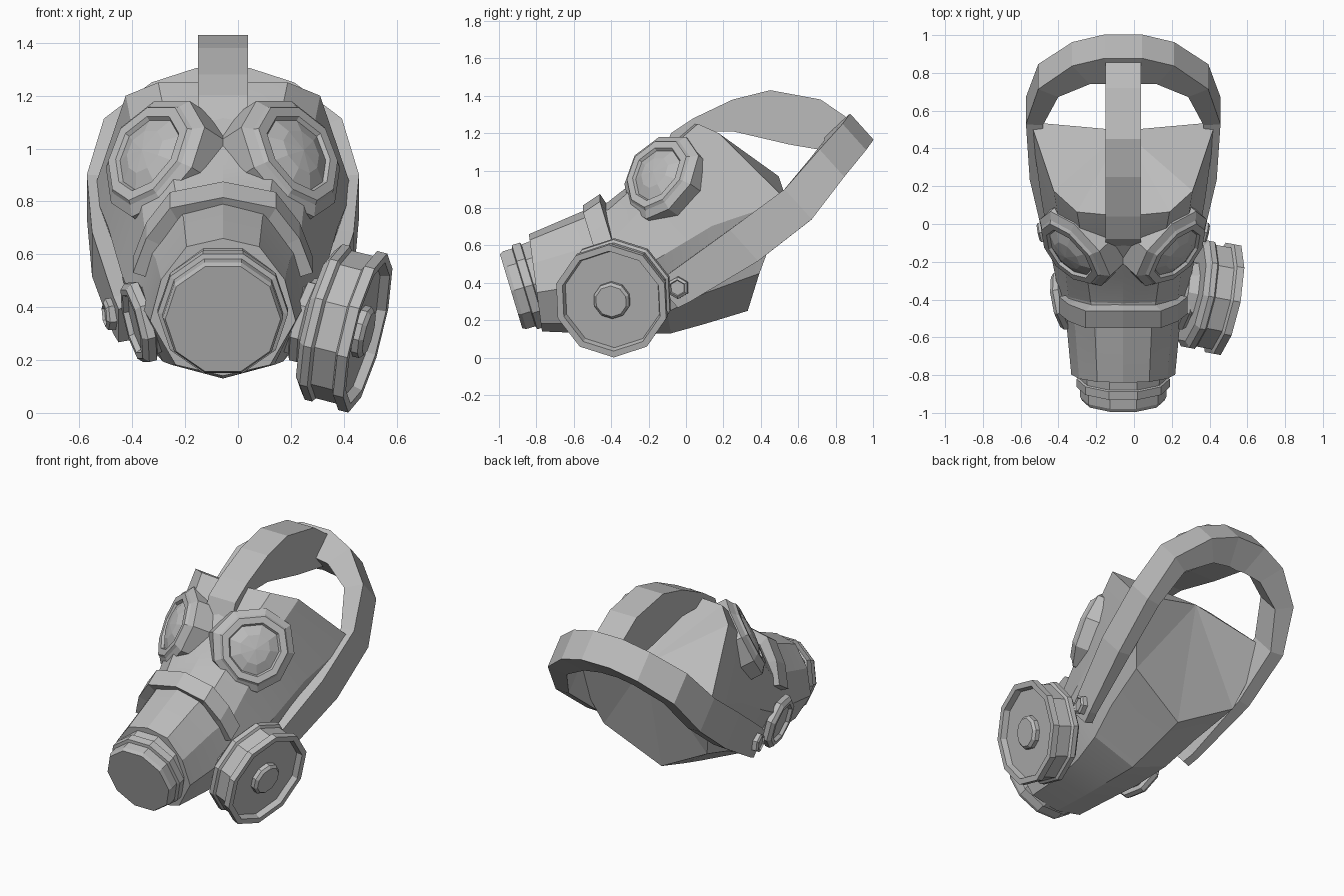
import bpy
import bmesh
import math
from mathutils import Vector

if "Cube" in bpy.data.objects:
    bpy.data.objects.remove(bpy.data.objects["Cube"], do_unlink=True)

MID = Vector((-0.057, 0, 0))  # the mask's own plane of symmetry

grey = bpy.data.materials.new("plain grey")
grey.use_nodes = True
grey.diffuse_color = (0.5, 0.5, 0.5, 1)
grey.node_tree.nodes["Principled BSDF"].inputs["Base Color"].default_value = (0.5, 0.5, 0.5, 1)


def finish(name, bm, smooth=0):
    bmesh.ops.remove_doubles(bm, verts=bm.verts, dist=0.0005)
    bmesh.ops.recalc_face_normals(bm, faces=bm.faces)
    mesh = bpy.data.meshes.new(name)
    bm.to_mesh(mesh)
    bm.free()
    mesh.materials.append(grey)
    obj = bpy.data.objects.new(name, mesh)
    obj.location = MID
    bpy.context.collection.objects.link(obj)
    if smooth:
        bpy.ops.object.select_all(action="DESELECT")
        obj.select_set(True)
        bpy.context.view_layer.objects.active = obj
        bpy.ops.object.shade_smooth_by_angle(angle=math.radians(smooth))
    return obj


def bridge(bm, rings):
    for a, b in zip(rings, rings[1:]):
        n = len(a)
        for i in range(n):
            j = (i + 1) % n
            bm.faces.new((a[i], a[j], b[j], b[i]))


def lathe(name, origin, axis, profile, sides, phase=0.0, taper=0.0):
    """Turn (distance, radius) pairs round an axis; taper gives a teardrop."""
    axis = Vector(axis).normalized()
    up = (Vector((0, 0, 1)) - axis * axis.z).normalized()
    across = up.cross(axis)
    bm = bmesh.new()
    rings = []
    for d, r in profile:
        ring = []
        for i in range(sides):
            a = math.tau * (i + phase) / sides
            u, v = r * math.cos(a), r * math.sin(a)
            v *= 1 + taper * math.cos(a)
            ring.append(bm.verts.new(Vector(origin) + axis * d + up * u + across * v))
        rings.append(ring)
    bridge(bm, rings)
    bm.faces.new(rings[0])
    if profile[-1][1] > 0.001:
        bm.faces.new(rings[-1])
    return finish(name, bm)


def band(name, half, wide):
    """Strap along a path of (x, y, z, thickness, width scale), mirrored across x."""
    path = [(-p[0], *p[1:]) for p in reversed(half[1:])] + half
    points = [Vector(p[:3]) for p in path]
    bm = bmesh.new()
    rings = []
    for i, p in enumerate(points):
        side = Vector(wide) * path[i][4]
        along = points[min(i + 1, len(points) - 1)] - points[max(i - 1, 0)]
        inward = along.cross(side).normalized() * path[i][3]
        rings.append([bm.verts.new(q) for q in
                      (p + side, p - side, p - side + inward, p + side + inward)])
    bridge(bm, rings)
    bm.faces.new(rings[0])
    bm.faces.new(rings[-1])
    return finish(name, bm)


# Face shell: sections from snout to rim, blending a snout shape into a rim shape
SNOUT = [(0, 0), (0.06, 0.5), (0.3, 0.85), (0.6, 1), (0.92, 0.65), (1, 0)]
RIM = [(0, 0), (0, 0.5), (0.05, 0.75), (0.41, 1), (0.8, 0.75), (1, 0)]
sections = [  # top y, top z, bottom y, bottom z, half width, blend, sweep back
    (-0.84, 0.66, -0.77, 0.14, 0.275, 0, 0),
    (-0.56, 0.78, -0.52, 0.13, 0.3, 0, 0),
    (-0.42, 0.83, -0.30, 0.13, 0.345, 0.1, 0),
    (-0.28, 0.94, -0.08, 0.13, 0.385, 0.5, 0.03),
    (-0.10, 1.13, 0.10, 0.18, 0.435, 0.8, 0.15),
    (0.04, 1.25, 0.33, 0.25, 0.49, 1, 0.38),
]
outlines = []
for ty, tz, by, bz, hw, k, sweep in sections:
    half = []
    for (t0, w0), (t1, w1) in zip(SNOUT, RIM):
        t, w = t0 + (t1 - t0) * k, w0 + (w1 - w0) * k
        half.append((w * hw, ty + (by - ty) * t + sweep * w ** 4, tz + (bz - tz) * t))
    outlines.append(half + [(-x, y, z) for x, y, z in half[-2:0:-1]])
bm = bmesh.new()
rings = [[bm.verts.new(p) for p in outline] for outline in outlines]
bridge(bm, rings)
bm.faces.new(rings[0])
finish("face_shell", bm, 12)

# Back of the shell: a faceted fan to one point
bm = bmesh.new()
apex = bm.verts.new((0, 0.495, 0.97))
rim = [bm.verts.new(p) for p in outlines[-1]]
for i in range(len(rim)):
    bm.faces.new((rim[i], rim[(i + 1) % len(rim)], apex))
finish("shell_back", bm)

# Stepped snout end
lathe("snout_cap", (0, -0.935, 0.355), (0, -0.96, -0.29),
      [(-0.2, 0.24), (-0.125, 0.235), (-0.12, 0.247), (-0.075, 0.247),
       (-0.07, 0.228), (-0.02, 0.228), (0, 0.218)], 10, 0.5)

# Raised band over the snout
band("snout_band", [(0, -0.505, 0.845, 0.07, 1), (0.2, -0.505, 0.805, 0.07, 1),
                    (0.29, -0.47, 0.69, 0.07, 1), (0.34, -0.43, 0.56, 0.07, 1)],
     (0, -0.045, -0.03))

for side, label in ((1, "left"), (-1, "right")):
    # Eyepiece with stepped lip and faceted lens
    lathe(label + "_eyepiece", (side * 0.25, -0.125, 0.957), (side * 0.65, -0.6, 0.42),
          [(-0.1, 0.25), (0.025, 0.25), (0.05, 0.212), (0.065, 0.2), (0.065, 0.16),
           (0.05, 0.15), (0.075, 0.09), (0.085, 0)], 9, 0.5, 0.15)
    # Side port
    lathe(label + "_port", (side * 0.288, -0.4, 0.35), (side * 0.95, -0.18, -0.24),
          [(-0.1, 0.13), (0, 0.14), (0.01, 0.165), (0.04, 0.165), (0.06, 0.145),
           (0.06, 0.12), (0.04, 0.11), (0.04, 0)], 8, 0.5)
    # Strap button
    lathe(label + "_strap_button", (side * 0.415, -0.04, 0.375), (side, -0.2, -0.1),
          [(-0.05, 0.06), (0.025, 0.06), (0.035, 0.045), (0.025, 0.04), (0.025, 0)], 6)

# Filter canister on one side only
CAN = (0.548, -0.4, 0.302)
CAN_AXIS = (0.95, -0.18, -0.24)
lathe("filter_canister", CAN, CAN_AXIS,
      [(-0.25, 0.15), (-0.2, 0.17), (-0.2, 0.27), (-0.175, 0.303), (-0.145, 0.303),
       (-0.135, 0.288), (-0.05, 0.288), (-0.04, 0.31), (0, 0.31), (0, 0.275),
       (-0.035, 0.265), (-0.035, 0)], 10)
lathe("filter_knob", CAN, CAN_AXIS,
      [(-0.06, 0.1), (-0.01, 0.1), (0.005, 0.085)], 10)

# Strap round the back of the head, deepest at the back
band("back_strap", [(0, 0.94, 1.235, 0.19, 1), (0.1, 0.94, 1.235, 0.19, 1),
                    (0.27, 0.9, 1.18, 0.16, 1), (0.45, 0.78, 1.04, 0.12, 1.05),
                    (0.515, 0.6, 0.82, 0.09, 1.15), (0.495, 0.31, 0.6, 0.08, 1.2),
                    (0.415, -0.04, 0.37, 0.05, 1), (0.395, -0.1, 0.33, 0.05, 0.9)],
     (0, -0.063, 0.07))

# Deep strap over the crown
crown = [(-0.12, 1.1), (-0.08, 1.2), (0.04, 1.28), (0.25, 1.38), (0.45, 1.43),
         (0.72, 1.38), (0.88, 1.27), (0.84, 1.09), (0.55, 1.14), (0.25, 1.21),
         (0.04, 1.21), (-0.05, 1.08)]
bm = bmesh.new()
ends = [[bm.verts.new((x, y, z)) for y, z in crown] for x in (-0.095, 0.095)]
bridge(bm, ends)
for end in ends:
    bm.faces.new(end)
finish("crown_strap", bm)
